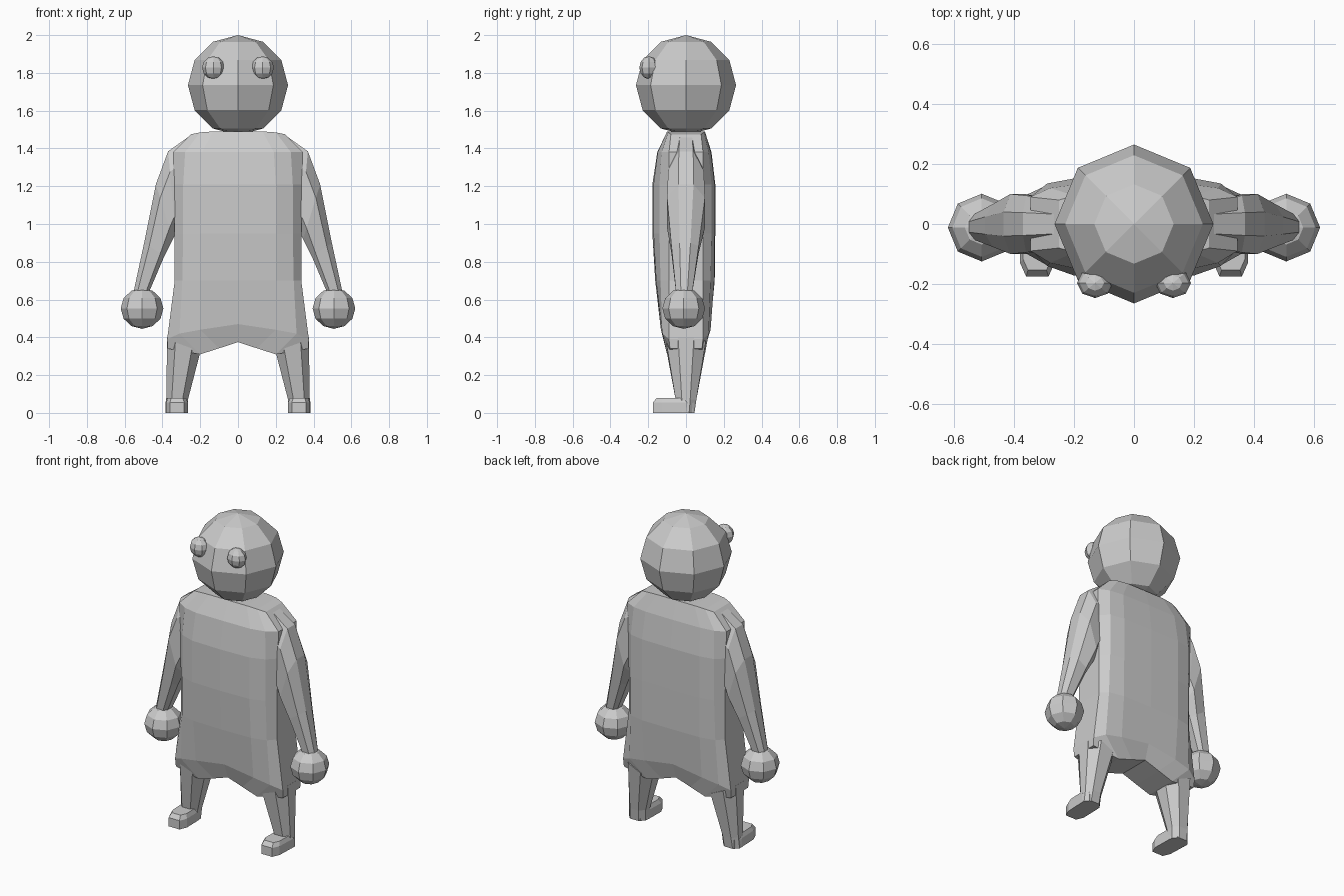
import bpy, bmesh
from mathutils import Vector

if "Cube" in bpy.data.objects:
    bpy.data.objects.remove(bpy.data.objects["Cube"])


def make(name, bm, mirror=True):
    bmesh.ops.recalc_face_normals(bm, faces=bm.faces)
    me = bpy.data.meshes.new(name)
    bm.to_mesh(me)
    bm.free()
    ob = bpy.data.objects.new(name, me)
    bpy.context.collection.objects.link(ob)
    if mirror:
        ob.modifiers.new("mirror", 'MIRROR')
    return ob


def loft(rings, closed=True):
    """Skin a list of equally long point rings; closed lofts get end caps."""
    bm = bmesh.new()
    vs = [[bm.verts.new(p) for p in r] for r in rings]
    n = len(vs[0])
    for a, b in zip(vs, vs[1:]):
        for i in range(n if closed else n - 1):
            j = (i + 1) % n
            bm.faces.new((a[i], a[j], b[j], b[i]))
    for r in (vs[0], vs[-1]):
        if closed:
            bm.faces.new(r)
        else:  # bridge front points to back points
            for i in range(n // 2 - 1):
                bm.faces.new((r[i], r[i + 1], r[n - 2 - i], r[n - 1 - i]))
    return bm


def ball(name, centre, size, segments, rings, mirror=True):
    bm = bmesh.new()
    bmesh.ops.create_uvsphere(bm, u_segments=segments, v_segments=rings, radius=1)
    bmesh.ops.scale(bm, vec=Vector(size), verts=bm.verts)
    bmesh.ops.translate(bm, vec=Vector(centre), verts=bm.verts)
    return make(name, bm, mirror)


# Head, eyes and hands
ball("head", (0, 0, 1.735), (0.265,) * 3, 8, 6, False)
ball("eye", (0.13, -0.197, 1.828), (0.06, 0.05, 0.06), 8, 6)
ball("hand", (0.508, -0.012, 0.553), (0.113, 0.113, 0.108), 8, 6)

# Torso: half rows of (x, z, front y, back y) from the centre outwards
rows = [
    [(0, 1.49, -.1, .1), (.13, 1.49, -.1, .1), (.2, 1.485, -.095, .095), (.25, 1.475, -.08, .08)],
    [(0, 1.38, -.152, .135), (.19, 1.38, -.15, .132), (.28, 1.38, -.13, .12), (.345, 1.38, -.09, .09)],
    [(0, 1.21, -.178, .155), (.2, 1.21, -.172, .152), (.29, 1.21, -.14, .135), (.34, 1.21, -.09, .09)],
    [(0, .95, -.178, .155), (.2, .95, -.172, .152), (.29, .95, -.14, .135), (.335, .95, -.09, .09)],
    [(0, .7, -.163, .152), (.2, .7, -.158, .15), (.295, .7, -.135, .13), (.335, .7, -.09, .09)],
    [(0, .47, -.135, .13), (.2, .44, -.133, .13), (.31, .42, -.125, .12), (.375, .39, -.09, .09)],
    [(0, .375, -.1, .1), (.1, .342, -.1, .1), (.2, .31, -.1, .1), (.373, .34, -.085, .085)],
]
make("torso", loft([[(x, f, z) for x, z, f, b in r] +
                    [(x, b, z) for x, z, f, b in reversed(r)] for r in rows], False))


# Arm: sections given by outer point, inner point and half depth
def arm_ring(outer, inner, d, y=0.0):
    def at(t, dy):
        return (outer[0] + (inner[0] - outer[0]) * t, y + dy,
                outer[1] + (inner[1] - outer[1]) * t)
    front = [at(0, -.4 * d), at(.25, -d), at(.8, -d), at(1, -.5 * d)]
    return front + [(x, 2 * y - py, z) for x, py, z in reversed(front)]


make("arm", loft([
    arm_ring((.25, 1.47), (.26, 1.0), .08),
    arm_ring((.37, 1.385), (.33, .95), .095),
    arm_ring((.435, 1.21), (.345, .92), .1),
    arm_ring((.497, .90), (.39, .83), .072, -.005),
    arm_ring((.555, .63), (.475, .63), .042, -.01),
]))


# Leg: tapered, with chamfered corners
def leg_ring(x0, x1, z0, z1, y0, y1):
    c, e = .25 * (x1 - x0), .3 * (y1 - y0)
    pts = [(x0 + c, y0), (x1 - c, y0), (x1, y0 + e), (x1, y1 - e),
           (x1 - c, y1), (x0 + c, y1), (x0, y1 - e), (x0, y0 + e)]
    return [(x, y, z0 + (z1 - z0) * (x - x0) / (x1 - x0)) for x, y in pts]


make("leg", loft([
    leg_ring(.2, .375, .32, .40, -.105, .105),
    leg_ring(.265, .38, .07, .07, -.055, .055),
    leg_ring(.27, .385, 0, 0, -.05, .045),
]))

# Foot: sole outline raised to a bevelled top
sole = [(.285, -.175), (.36, -.175), (.38, -.13), (.385, 0),
        (.365, .04), (.29, .04), (.268, 0), (.265, -.13)]


def foot_ring(s, z):
    return [(.325 + (x - .325) * s, -.06 + (y + .06) * s, z) for x, y in sole]


make("foot", loft([foot_ring(1, 0), foot_ring(1, .055), foot_ring(.82, .08)]))
